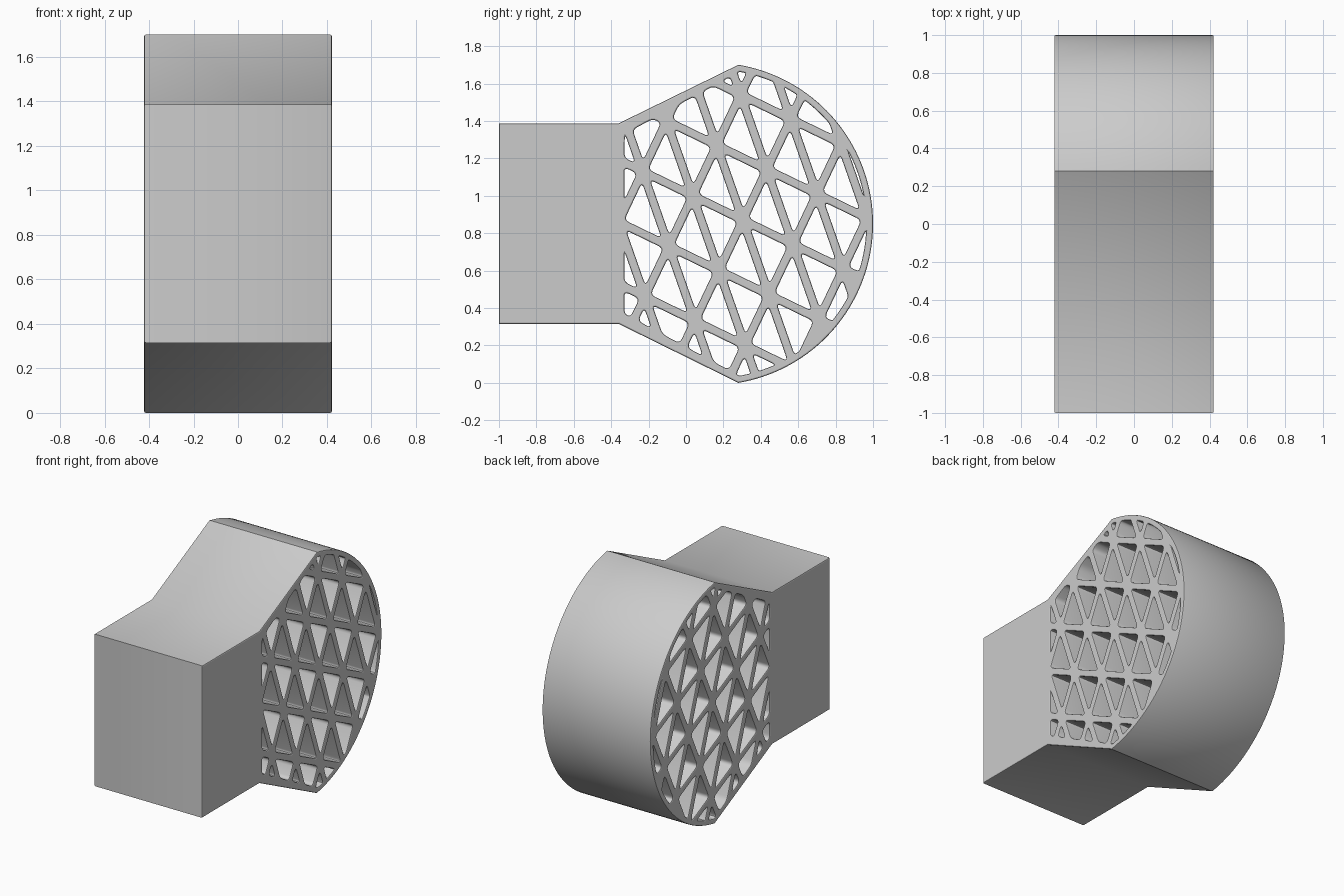
import bpy
import math
from mathutils import Vector, Matrix

if "Cube" in bpy.data.objects:
    bpy.data.objects.remove(bpy.data.objects["Cube"])

HALF_W = 0.422          # half width along x
EDGE = 0.008            # small edge rounding
RIB, RIM = 0.023, 0.036  # half rib width, outer skin thickness


def clip(poly, p, d, inset):
    """Keep the part of a convex polygon left of line p+t*d, moved in by inset."""
    n = Vector((-d.y, d.x)).normalized()
    out = []
    for i, a in enumerate(poly):
        b = poly[(i + 1) % len(poly)]
        da, db = (a - p).dot(n) - inset, (b - p).dot(n) - inset
        if da >= 0:
            out.append(a)
        if da * db < 0:
            out.append(a.lerp(b, da / (da - db)))
    return out


def area(poly):
    return 0.5 * sum(a.x * b.y - a.y * b.x for a, b in zip(poly, poly[1:] + poly[:1]))


def tidy(poly, tol=0.004):
    out = []
    for p in poly:
        if not out or (p - out[-1]).length > tol:
            out.append(p)
    if len(out) > 1 and (out[0] - out[-1]).length < tol:
        out.pop()
    return out


def rounded(poly, r=0.028, steps=4):
    """Round each sharp corner with a short quadratic arc."""
    out = []
    for i, p in enumerate(poly):
        a, b = poly[i - 1] - p, poly[(i + 1) % len(poly)] - p
        if a.angle(-b) < 0.25:
            out.append(p)
            continue
        s = p + a.normalized() * min(r, a.length * 0.42)
        e = p + b.normalized() * min(r, b.length * 0.42)
        for k in range(steps + 1):
            t = k / steps
            out.append(s * (1 - t) ** 2 + p * 2 * t * (1 - t) + e * t * t)
    return out


# Side profile (y, z), counter-clockwise: square shank, flare, curved face
C, R = Vector((0.138, 0.85)), 0.862
half = math.atan2(0.85, 0.142)
arc = [C + R * Vector((math.cos(t), math.sin(t)))
       for t in (-half + 2 * half * i / 72 for i in range(73))]
outline = ([Vector((-1, 0.315)), Vector((-0.36, 0.315))] + arc +
           [Vector((-0.36, 1.387)), Vector((-1, 1.387))])

# Convex area of the lattice, as edges with their own wall thickness
zone = [Vector((-0.33, 0.33))] + arc + [Vector((-0.33, 1.37))]
walls = [(a, b - a, RIM) for a, b in zip(zone, zone[1:])]
walls.append((zone[-1], zone[0] - zone[-1], 0.0))

# Triangular openings: a tilted square grid split by one diagonal
O, U, V = Vector((0.304, 0.87)), Vector((0.268, -0.130)), Vector((0.128, 0.270))
holes = []
for i in range(-6, 7):
    for j in range(-6, 7):
        p = O + U * i + V * j
        for tri in ([p, p + U, p + V], [p + U, p + U + V, p + V]):
            poly = tri
            for k in range(3):
                poly = clip(poly, tri[k], tri[(k + 1) % 3] - tri[k], RIB)
            for q, d, w in walls:
                poly = clip(poly, q, d, w)
            poly = tidy(poly)
            if len(poly) > 2 and area(poly) > 0.0006:
                holes.append(rounded(poly))

# One filled curve with holes, extruded to full width
curve = bpy.data.curves.new("lattice_head", 'CURVE')
curve.dimensions = '2D'
curve.fill_mode = 'BOTH'
curve.extrude = HALF_W - EDGE
curve.bevel_depth = EDGE
curve.bevel_resolution = 1
curve.offset = -EDGE
for pts in [outline] + holes:
    s = curve.splines.new('POLY')
    s.points.add(len(pts) - 1)
    for sp, p in zip(s.points, pts):
        sp.co = (p.x, p.y, 0, 1)
    s.use_cyclic_u = True

head = bpy.data.objects.new("lattice_head", curve)
bpy.context.collection.objects.link(head)
bpy.context.view_layer.objects.active = head
head.select_set(True)
bpy.ops.object.convert(target='MESH')
head = bpy.context.object

# Turn the profile upright: local x -> y, local y -> z, local z -> x
head.data.transform(Matrix(((0, 0, 1, 0), (1, 0, 0, 0), (0, 1, 0, 0), (0, 0, 0, 1))))
bpy.ops.object.shade_smooth_by_angle(angle=math.radians(30))
